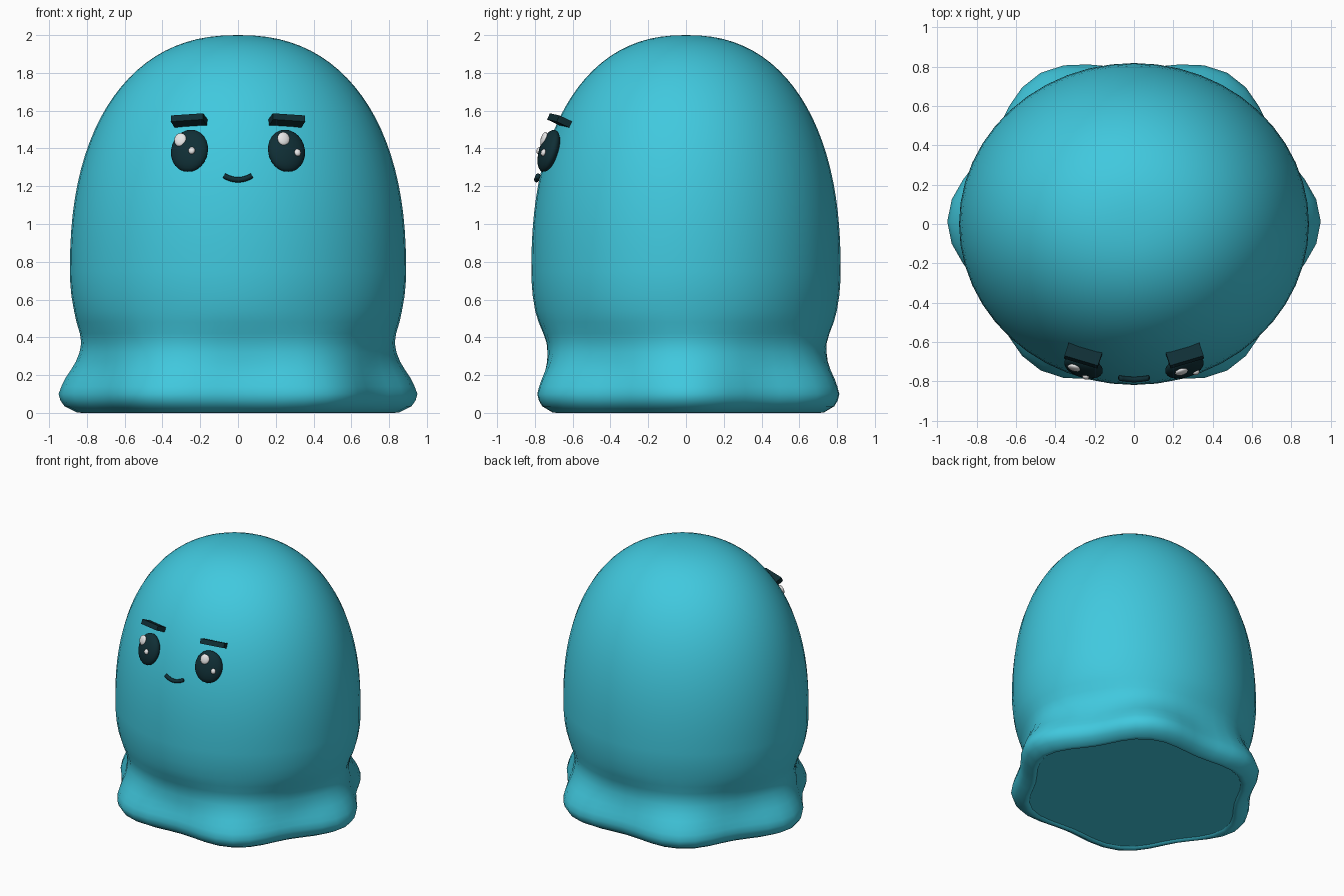
import bpy, bmesh, math
from mathutils import Matrix, Vector

if "Cube" in bpy.data.objects:
    bpy.data.objects.remove(bpy.data.objects["Cube"])

RX, SQUASH = 0.89, 0.92      # body half width, depth / width ratio
Z0, H, N = 0.75, 1.25, 2.3   # dome base, dome height, roundness
SEG = 48


def material(name, rgb):
    m = bpy.data.materials.new(name)
    m.diffuse_color = (*rgb, 1)
    m.use_nodes = True
    m.node_tree.nodes["Principled BSDF"].inputs["Base Color"].default_value = m.diffuse_color
    return m


TEAL = material("teal", (0.052, 0.58, 0.73))
DARK = material("dark teal", (0.005, 0.028, 0.036))
WHITE = material("white", (0.85, 0.85, 0.85))


def make_object(name, bm, mat, smooth=True):
    bmesh.ops.recalc_face_normals(bm, faces=bm.faces)
    for f in bm.faces:
        f.smooth = smooth and len(f.verts) < 12
    me = bpy.data.meshes.new(name)
    bm.to_mesh(me)
    bm.free()
    me.materials.append(mat)
    ob = bpy.data.objects.new(name, me)
    bpy.context.collection.objects.link(ob)
    return ob


def dome_radius(z):
    t = max(0.0, (z - Z0) / H)
    return RX * max(0.0, 1 - t ** N) ** (1 / N)


def front_y(x, z):
    return -SQUASH * math.sqrt(dome_radius(z) ** 2 - x * x)


def face_frame(x, z, push, roll=0.0):
    """Matrix on the front of the dome: local x right, -y outward, z up."""
    e = 0.01
    dx = (front_y(x + e, z) - front_y(x - e, z)) / (2 * e)
    dz = (front_y(x, z + e) - front_y(x, z - e)) / (2 * e)
    n = Vector((dx, -1, dz)).normalized()
    right = Vector((0, 0, 1)).cross(-n).cross(Vector((0, 0, 1)))
    right = (-n).cross(Vector((0, 0, 1))).normalized()
    up = right.cross(-n)
    rot = Matrix((right, -n, up)).transposed().to_4x4()
    pos = Vector((x, front_y(x, z), z)) + n * push
    return Matrix.Translation(pos) @ rot @ Matrix.Rotation(roll, 4, 'Y')


# Body: (height, radius, ripple) rings from the recessed base up to the dome
rings = [(0.012, 0.77, 0.040), (0.0, 0.785, 0.042), (0.003, 0.81, 0.045),
         (0.035, 0.87, 0.048), (0.065, 0.89, 0.05), (0.10, 0.90, 0.05),
         (0.14, 0.888, 0.047), (0.18, 0.872, 0.044), (0.225, 0.85, 0.036),
         (0.27, 0.833, 0.026), (0.32, 0.821, 0.018), (0.37, 0.818, 0.012),
         (0.42, 0.83, 0.007), (0.48, 0.852, 0.003), (0.54, 0.868, 0),
         (0.62, 0.882, 0), (0.70, 0.889, 0)]
for i in range(24):
    a = math.pi / 2 * i / 24
    z = Z0 + H * math.sin(a) ** (2 / N)
    rings.append((z, RX * math.cos(a) ** (2 / N), 0))

bm = bmesh.new()
loops = []
for z, r, ripple in rings:
    shift = 0.012 * min(1, ripple / 0.04)
    loop = []
    for k in range(SEG):
        t = math.tau * k / SEG
        rad = r + ripple * math.cos(6 * t)
        loop.append(bm.verts.new((rad * math.cos(t),
                                  SQUASH * rad * math.sin(t) + shift, z)))
    loops.append(loop)
for a, b in zip(loops, loops[1:]):
    for k in range(SEG):
        j = (k + 1) % SEG
        bm.faces.new((a[k], a[j], b[j], b[k]))
bm.faces.new(loops[0][::-1])
tip = bm.verts.new((0, 0, Z0 + H))
for k in range(SEG):
    bm.faces.new((loops[-1][k], loops[-1][(k + 1) % SEG], tip))
make_object("body", bm, TEAL)


def ellipsoid(name, frame, size, mat, seg=24):
    bm = bmesh.new()
    bmesh.ops.create_uvsphere(bm, u_segments=seg, v_segments=seg // 2, radius=1)
    bmesh.ops.scale(bm, vec=size, verts=bm.verts)
    ob = make_object(name, bm, mat)
    ob.matrix_world = frame
    return ob


# Eyes with two highlights each, and slanted brows
EYE = (0.102, 0.045, 0.116)
glints = {-1: ((-0.045, 0.05), (0.026, -0.012)),
          1: ((-0.022, 0.055), (0.048, -0.022))}
for side, label in ((-1, "left"), (1, "right")):
    frame = face_frame(0.25 * side, 1.38, 0.025)
    ellipsoid(label + "_eye", frame, EYE, DARK)
    for (u, v), r, kind in zip(glints[side], (0.034, 0.018), ("large", "small")):
        w = EYE[1] * math.sqrt(1 - (u / EYE[0]) ** 2 - (v / EYE[2]) ** 2)
        ellipsoid(f"{label}_{kind}_highlight",
                  frame @ Matrix.Translation((u, -w, v)),
                  (r, 0.014, r * 1.1), WHITE, 16)

    bm = bmesh.new()
    bmesh.ops.create_cube(bm, size=1)
    bmesh.ops.scale(bm, vec=(0.178, 0.08, 0.036), verts=bm.verts)
    brow = make_object(label + "_brow", bm, DARK, False)
    brow.matrix_world = face_frame(0.25 * side, 1.535, 0.03, 0.07 * side)

# Smile: a round tube along a shallow arc
bm = bmesh.new()
prev, steps, sides, thick = None, 12, 8, 0.014
for i in range(steps + 1):
    s = 2 * i / steps - 1
    x, z = 0.074 * s, 1.234 + 0.022 * s * s
    c = Vector((x, front_y(x, z) - 0.014, z))
    side = Vector((-0.044 * s, 0, 0.074)).normalized()
    ring = [bm.verts.new(c + thick * (side * math.cos(q) + Vector((0, 1, 0)) * math.sin(q)))
            for q in (math.tau * k / sides for k in range(sides))]
    if prev:
        for k in range(sides):
            j = (k + 1) % sides
            bm.faces.new((prev[k], prev[j], ring[j], ring[k]))
    if i in (0, steps):
        bm.faces.new(ring)
    prev = ring
make_object("mouth", bm, DARK)
